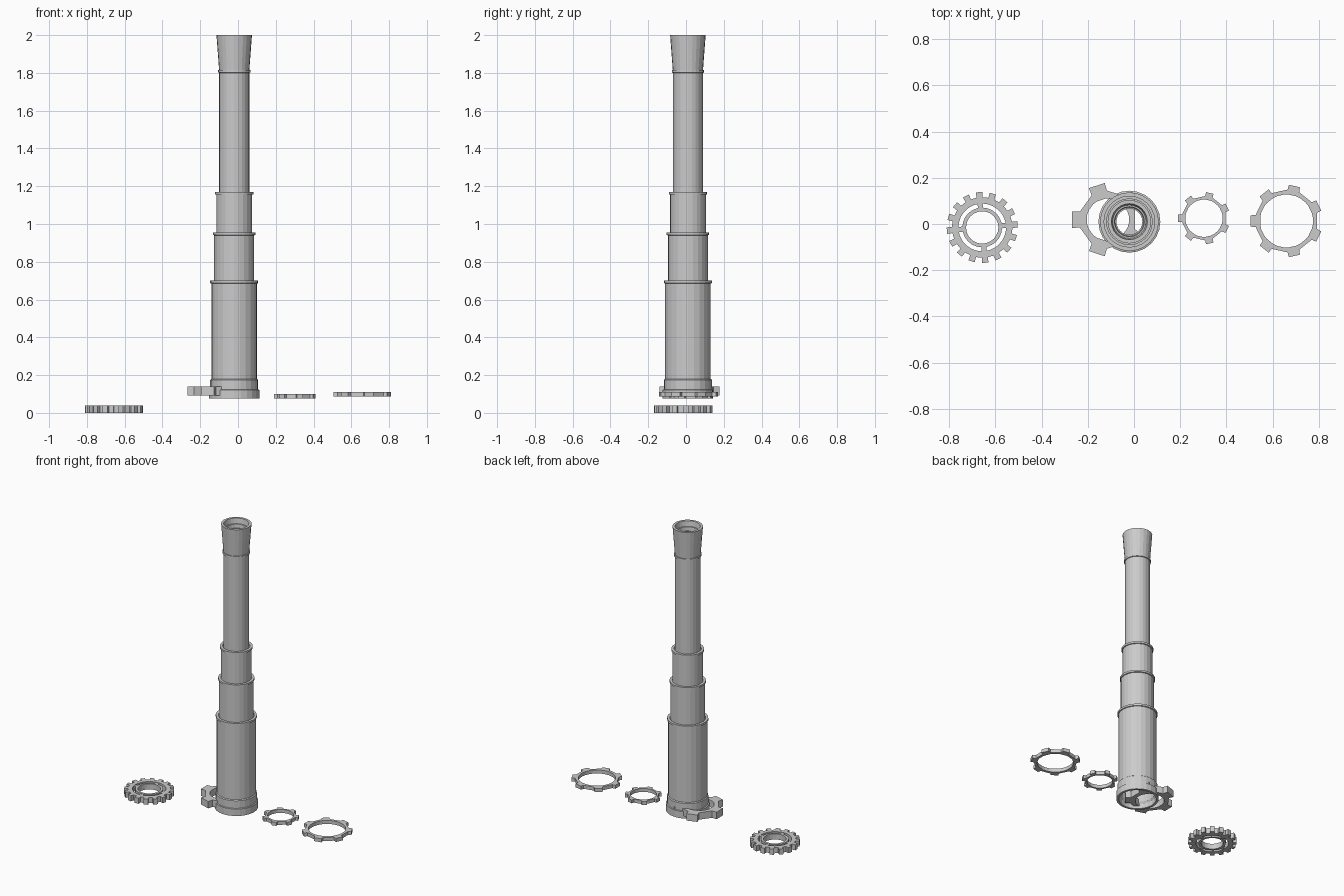
import bpy, bmesh
from math import cos, sin, pi, radians

if "Cube" in bpy.data.objects:
    bpy.data.objects.remove(bpy.data.objects["Cube"])

AXIS = (-0.02, 0.01)   # telescope axis
SIDES = 24


def finish(bm, name, x, y):
    bmesh.ops.recalc_face_normals(bm, faces=bm.faces)
    me = bpy.data.meshes.new(name)
    bm.to_mesh(me)
    bm.free()
    ob = bpy.data.objects.new(name, me)
    ob.location = (x, y, 0)
    bpy.context.collection.objects.link(ob)
    return ob


def skin(bm, loops):
    """Join a closed cycle of vertex loops with quads."""
    n = len(loops[0])
    for k, a in enumerate(loops):
        b = loops[(k + 1) % len(loops)]
        for i in range(n):
            j = (i + 1) % n
            bm.faces.new((a[i], a[j], b[j], b[i]))


def lathe(name, profile, x=AXIS[0], y=AXIS[1], sides=SIDES):
    """Spin a closed (radius, z) profile."""
    bm = bmesh.new()
    loops = [[bm.verts.new((r * cos(2 * pi * i / sides), r * sin(2 * pi * i / sides), z))
              for i in range(sides)] for r, z in profile]
    skin(bm, loops)
    return finish(bm, name, x, y)


def toothed_ring(name, x, y, z0, z1, teeth, tip, root, hole, tip_half, root_half, start=180):
    """Flat ring with outward teeth; half widths are in degrees."""
    outer, inner = [], []
    for t in range(teeth):
        mid = start + 360 * t / teeth
        for off, r in ((-root_half, root), (-tip_half, tip), (tip_half, tip), (root_half, root)):
            a = radians(mid + off)
            outer.append((r * cos(a), r * sin(a)))
            b = radians(mid + (off if abs(off) == tip_half and r == tip else
                               (1 if off > 0 else -1) * (90 / teeth + root_half / 2)))
            inner.append((hole * cos(b), hole * sin(b)))
    bm = bmesh.new()
    loops = [[bm.verts.new((px, py, z)) for px, py in pts]
             for pts, z in ((outer, z0), (outer, z1), (inner, z1), (inner, z0))]
    skin(bm, loops)
    return finish(bm, name, x, y)


# telescoping tubes: bottom z, top z, outer radius, wall, lip radius
tubes = [("second_tube", 0.64, 0.955, 0.106, 0.010, 0.112),
         ("third_tube", 0.91, 1.17, 0.095, 0.011, 0.101),
         ("fourth_tube", 1.12, 1.815, 0.080, 0.012, 0.085)]
for name, z0, z1, r, wall, lip in tubes:
    lathe(name, [(r, z0), (r, z1 - 0.015), (lip, z1 - 0.013), (lip, z1),
                 (r - wall, z1), (r - wall, z0)])
# collars closing the gap between nested tubes
for name, z, r_out, r_in in (("lower_collar", 0.695, 0.114, 0.104),
                             ("middle_collar", 0.950, 0.098, 0.093),
                             ("upper_collar", 1.165, 0.087, 0.078)):
    lathe(name, [(r_in, z - 0.03), (r_out, z - 0.03), (r_out, z), (r_in, z)])

# main barrel with stepped base and lip
lathe("main_barrel", [(0.134, 0.075), (0.134, 0.122), (0.127, 0.124), (0.127, 0.175),
                      (0.121, 0.18), (0.121, 0.685), (0.127, 0.687), (0.127, 0.70),
                      (0.111, 0.70), (0.111, 0.12), (0.118, 0.11), (0.118, 0.075)])

# flared eyepiece with stepped opening
lathe("eyepiece", [(0.080, 1.80), (0.080, 1.815), (0.094, 2.0), (0.078, 2.0),
                   (0.072, 1.965), (0.065, 1.965), (0.062, 1.94), (0.056, 1.94),
                   (0.056, 1.80)])

# loose toothed rings
toothed_ring("five_tooth_ring", -0.113, 0.019, 0.093, 0.14, 5, 0.159, 0.126, 0.092, 13, 16)
toothed_ring("small_ring", 0.303, 0.025, 0.077, 0.10, 7, 0.113, 0.096, 0.081, 8.5, 10)
toothed_ring("large_ring", 0.66, 0.013, 0.086, 0.11, 7, 0.157, 0.136, 0.115, 9, 11)

# spoked gear: toothed rim, hub ring and four spokes
GX, GY = -0.657, -0.015
toothed_ring("gear_rim", GX, GY, 0.0, 0.038, 16, 0.154, 0.131, 0.103, 5.2, 5.8, start=5)
lathe("gear_hub", [(0.070, 0.0), (0.086, 0.0), (0.086, 0.038), (0.070, 0.038)], GX, GY)
for i in range(4):
    a = radians(5 + 90 * i)
    bpy.ops.mesh.primitive_cube_add(
        size=1, location=(GX + 0.095 * cos(a), GY + 0.095 * sin(a), 0.019), rotation=(0, 0, a))
    spoke = bpy.context.object
    spoke.name = f"gear_spoke_{i + 1}"
    spoke.scale = (0.026, 0.022, 0.034)

# centre the gear and the large ring footprint is already symmetric about x = 0
